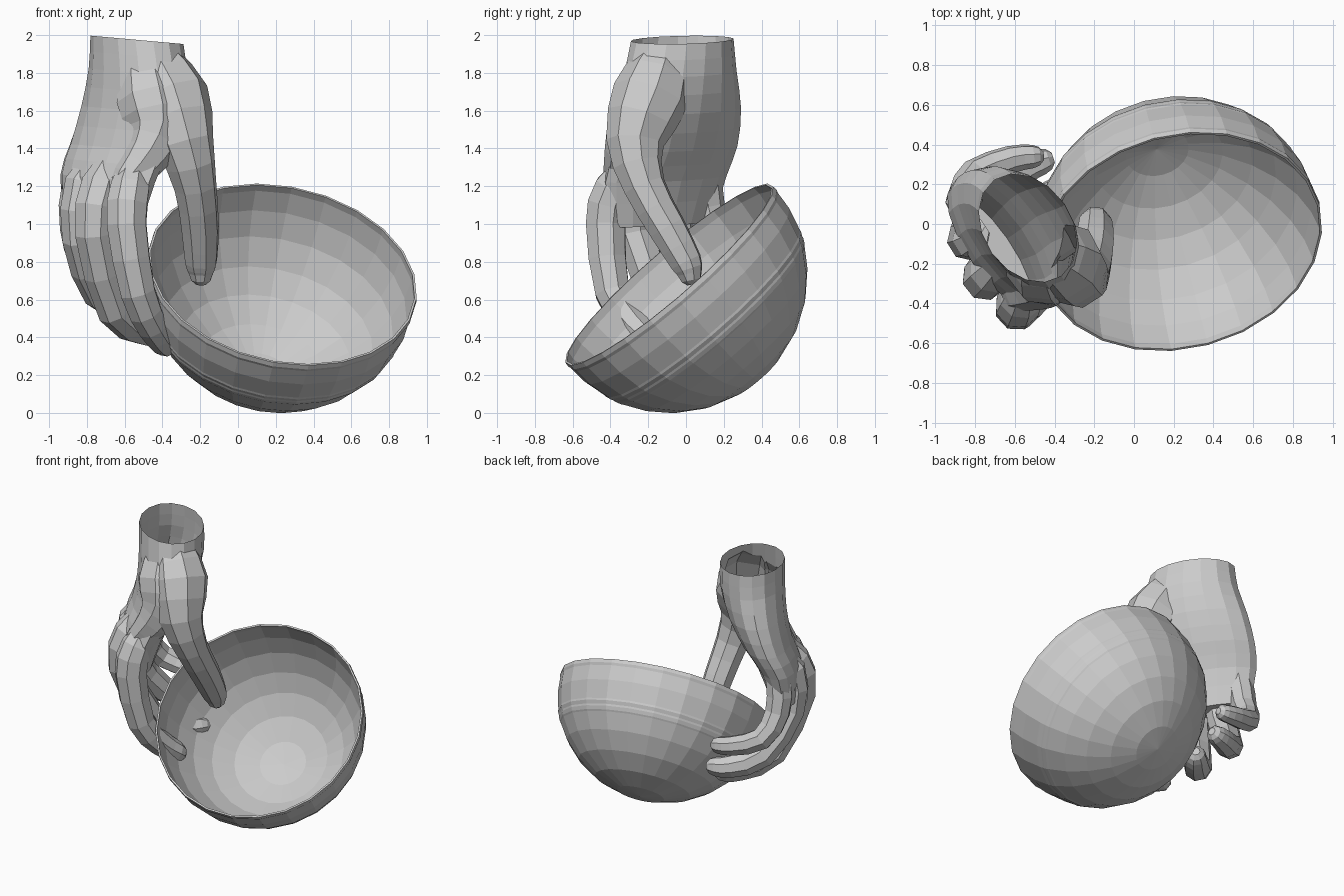
import bpy, bmesh, math
from mathutils import Vector

cube = bpy.data.objects.get("Cube")
if cube:
    bpy.data.objects.remove(cube)

grey = bpy.data.materials.new("plain_grey")
grey.use_nodes = True
GREY = (0.6, 0.6, 0.6, 1)
grey.diffuse_color = GREY
bsdf = next(n for n in grey.node_tree.nodes if n.type == 'BSDF_PRINCIPLED')
bsdf.inputs["Base Color"].default_value = GREY


def loft(name, rings, capped=False):
    """Bridge equal-sized rings of points into one flat shaded mesh."""
    bm = bmesh.new()
    loops = [[bm.verts.new(p) for p in ring] for ring in rings]
    count = len(loops[0])
    for low, high in zip(loops, loops[1:]):
        for i in range(count):
            j = (i + 1) % count
            bm.faces.new((low[i], low[j], high[j], high[i]))
    if capped:
        bm.faces.new(loops[0])
        bm.faces.new(loops[-1])
    bmesh.ops.remove_doubles(bm, verts=bm.verts, dist=0.0005)
    bmesh.ops.recalc_face_normals(bm, faces=bm.faces)
    mesh = bpy.data.meshes.new(name)
    bm.to_mesh(mesh)
    bm.free()
    mesh.materials.append(grey)
    obj = bpy.data.objects.new(name, mesh)
    bpy.context.collection.objects.link(obj)
    return obj


def spline(points, steps=2):
    """Smooth a list of equal-length tuples by Catmull-Rom interpolation."""
    pts = [Vector(p) for p in points]
    pts = [2 * pts[0] - pts[1]] + pts + [2 * pts[-1] - pts[-2]]
    out = []
    for a, b, c, d in zip(pts, pts[1:], pts[2:], pts[3:]):
        for k in range(steps):
            t = k / steps
            out.append(0.5 * (2 * b + (c - a) * t + (2 * a - 5 * b + 4 * c - d) * t * t
                              + (3 * b - a - 3 * c + d) * t ** 3))
    return out + [pts[-2]]


def digit(name, points, sides=8):
    """Tapered limb through (x, y, z, radius) points with a rounded tip."""
    path = spline(points)
    centres = [p.xyz for p in path]
    radii = [p.w for p in path]
    # Rounded fingertip
    tip, r = centres[-1], radii[-1]
    ahead = (tip - centres[-2]).normalized()
    for reach, scale in ((0.55, 0.8), (0.9, 0.4)):
        centres.append(tip + ahead * r * reach)
        radii.append(r * scale)
    side = Vector((0.57, -0.82, 0))
    rings = []
    for i, (c, r) in enumerate(zip(centres, radii)):
        tangent = (centres[min(i + 1, len(centres) - 1)] - centres[max(i - 1, 0)]).normalized()
        side = (side - tangent * side.dot(tangent)).normalized()
        other = tangent.cross(side)
        angles = [math.tau * (k + 0.5) / sides for k in range(sides)]
        rings.append([c + r * (side * math.cos(a) + other * math.sin(a)) for a in angles])
    return loft(name, rings, capped=True)


# Bowl: a thin hemispherical shell with a lip and a faint raised band
R, WALL, SEGMENTS = 0.73, 0.015, 24


def shell(radius, degrees):
    a = math.radians(degrees)
    return radius * math.sin(a), -radius * math.cos(a)


profile = [shell(R, d) for d in (0, 13, 27, 40, 52, 62)]
profile += [shell(R + 0.003, 63), shell(R + 0.003, 65), shell(R, 66), shell(R + 0.002, 68), shell(R - 0.002, 69)]
profile += [shell(R - 0.005, 79), shell(R - 0.01, 87), (0.725, -0.02), (0.722, 0.006), (0.71, 0.006)]
profile += [shell(R - WALL, d) for d in (87, 77, 65, 52, 40, 27, 13, 0)]
bowl = loft("bowl", [[(r * math.cos(math.tau * k / SEGMENTS), r * math.sin(math.tau * k / SEGMENTS), z)
                      for k in range(SEGMENTS)] for r, z in profile])
bowl.location = (0.235, -0.085, 0.728)
bowl.rotation_mode = 'QUATERNION'
bowl.rotation_quaternion = Vector((0.17, -0.645, 0.745)).to_track_quat('Z', 'Y')

# Wrist and palm: oval sections (x, y, z, half width, half thickness)
sections = [(-0.535, -0.02, 1.975, 0.295, 0.22), (-0.53, -0.03, 1.8, 0.33, 0.22),
            (-0.56, -0.04, 1.6, 0.38, 0.2), (-0.63, -0.06, 1.4, 0.39, 0.17),
            (-0.69, -0.11, 1.24, 0.385, 0.15), (-0.72, -0.13, 1.0, 0.33, 0.1)]
across = Vector((0.57, -0.82, 0))
through = Vector((0.82, 0.57, 0))
palm_rings = []
for x, y, z, wide, thick in spline(sections):
    ring = []
    for k in range(16):
        a = math.tau * k / 16
        p = Vector((x, y, z)) + across * wide * math.cos(a) + through * thick * math.sin(a)
        p.z -= 0.09 * (p.x - x)
        ring.append(p)
    palm_rings.append(ring)
hand = loft("hand", palm_rings, capped=True)

limbs = [
    # Thumb with its fleshy base, and the web to the first finger
    digit("thumb", [(-0.46, -0.12, 1.88, 0.14), (-0.355, -0.19, 1.67, 0.205), (-0.28, -0.27, 1.43, 0.155),
                    (-0.225, -0.22, 1.2, 0.115), (-0.2, -0.1, 0.98, 0.103), (-0.195, 0.0, 0.8, 0.088),
                    (-0.195, 0.02, 0.74, 0.068)]),
    digit("thumb_web", [(-0.49, -0.13, 1.84, 0.14), (-0.46, -0.21, 1.66, 0.19), (-0.43, -0.26, 1.5, 0.165),
                        (-0.48, -0.31, 1.37, 0.125), (-0.58, -0.35, 1.24, 0.09)]),
    # Four fingers wrapping the outside of the bowl
    digit("index_finger", [(-0.53, -0.25, 1.37, 0.06), (-0.57, -0.38, 1.19, 0.11), (-0.59, -0.425, 1.0, 0.112),
                           (-0.53, -0.39, 0.64, 0.098), (-0.45, -0.28, 0.46, 0.088), (-0.385, -0.18, 0.37, 0.075)]),
    digit("middle_finger", [(-0.63, -0.14, 1.37, 0.06), (-0.72, -0.24, 1.2, 0.115), (-0.76, -0.27, 0.95, 0.107),
                            (-0.65, -0.1, 0.54, 0.097), (-0.49, 0.07, 0.44, 0.087), (-0.42, 0.15, 0.43, 0.075)]),
    digit("ring_finger", [(-0.7, -0.01, 1.37, 0.06), (-0.81, -0.07, 1.21, 0.11), (-0.83, -0.05, 0.92, 0.102),
                          (-0.73, 0.14, 0.63, 0.092), (-0.56, 0.275, 0.55, 0.08), (-0.465, 0.315, 0.54, 0.068)]),
    digit("little_finger", [(-0.74, 0.1, 1.37, 0.06), (-0.84, 0.1, 1.21, 0.092), (-0.855, 0.14, 0.98, 0.088),
                            (-0.8, 0.25, 0.81, 0.08), (-0.62, 0.325, 0.74, 0.07), (-0.51, 0.34, 0.72, 0.06)]),
]

# Merge the hand into one skin, then open the wrist so the arm is hollow
for limb in limbs:
    union = hand.modifiers.new(limb.name, 'BOOLEAN')
    union.operation = 'UNION'
    union.solver = 'EXACT'
    union.object = limb
bpy.context.view_layer.update()
evaluated = hand.evaluated_get(bpy.context.evaluated_depsgraph_get())
skin = bpy.data.meshes.new_from_object(evaluated)
hand.modifiers.clear()
hand.data = skin
for limb in limbs:
    bpy.data.objects.remove(limb)
bm = bmesh.new()
bm.from_mesh(skin)
wrist_cap = max(bm.faces, key=lambda f: f.calc_center_median().z)
bmesh.ops.delete(bm, geom=[wrist_cap], context='FACES_ONLY')
bm.to_mesh(skin)
bm.free()
